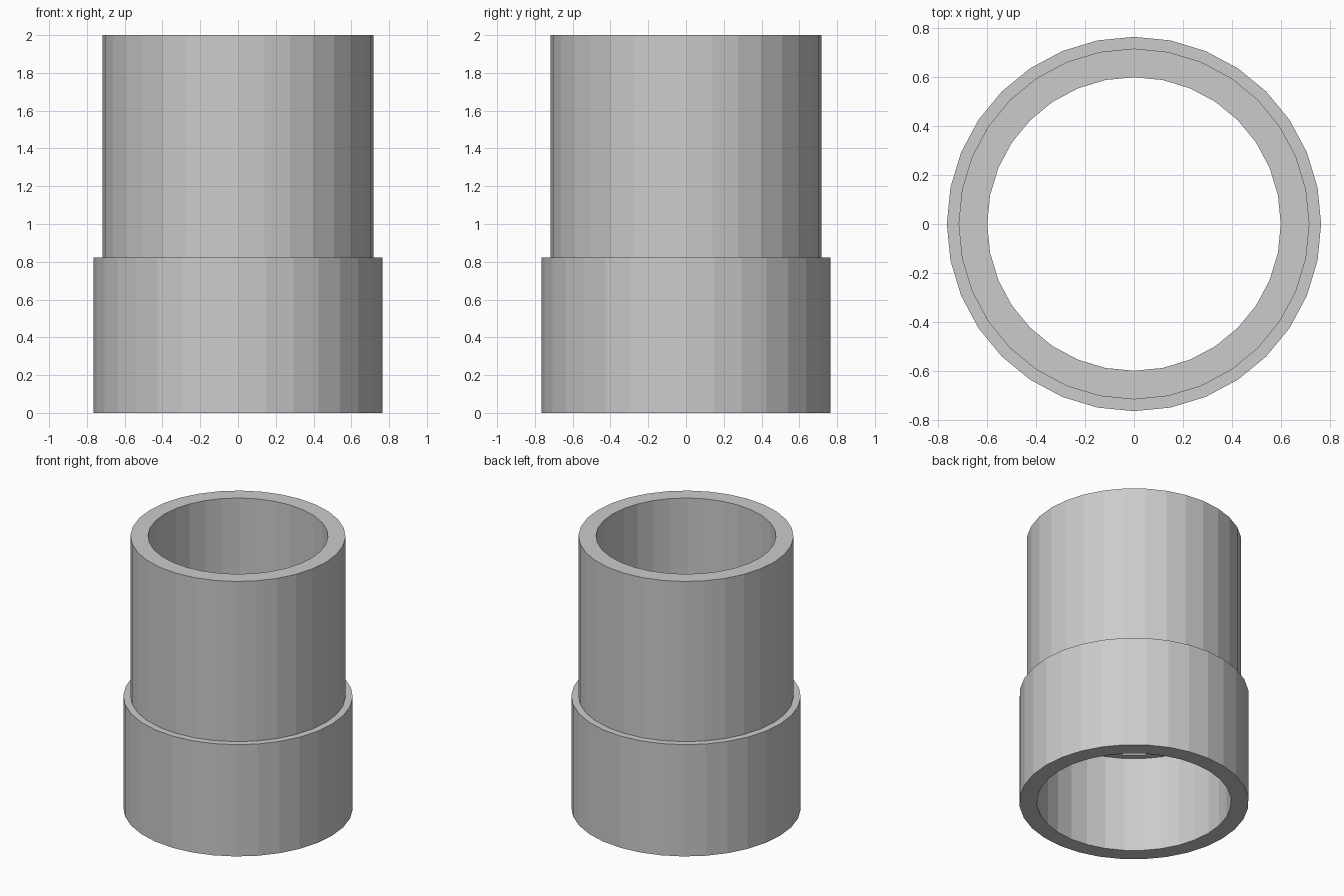
import bpy
import bmesh
from math import cos, sin, tau

if "Cube" in bpy.data.objects:
    bpy.data.objects.remove(bpy.data.objects["Cube"])

SIDES = 32

# Closed wall profile (radius, height): wide socket below, narrower pipe above
PROFILE = [
    (0.765, 0.0), (0.765, 0.822),   # socket outside
    (0.717, 0.822), (0.717, 2.0),   # pipe outside
    (0.60, 2.0), (0.60, 0.706),     # pipe bore
    (0.648, 0.706), (0.648, 0.0),   # inner stop ledge and socket bore
]


def lathe(name, profile, sides):
    bm = bmesh.new()
    rings = [[bm.verts.new((r * cos(tau * i / sides), r * sin(tau * i / sides), z))
              for i in range(sides)] for r, z in profile]
    for k, a in enumerate(rings):
        b = rings[(k + 1) % len(rings)]
        for i in range(sides):
            j = (i + 1) % sides
            bm.faces.new((a[i], a[j], b[j], b[i]))
    bmesh.ops.recalc_face_normals(bm, faces=bm.faces)
    mesh = bpy.data.meshes.new(name)
    bm.to_mesh(mesh)
    bm.free()
    obj = bpy.data.objects.new(name, mesh)
    bpy.context.collection.objects.link(obj)
    return obj


# Stepped pipe coupling, flat shaded
lathe("pipe_coupling", PROFILE, SIDES)
